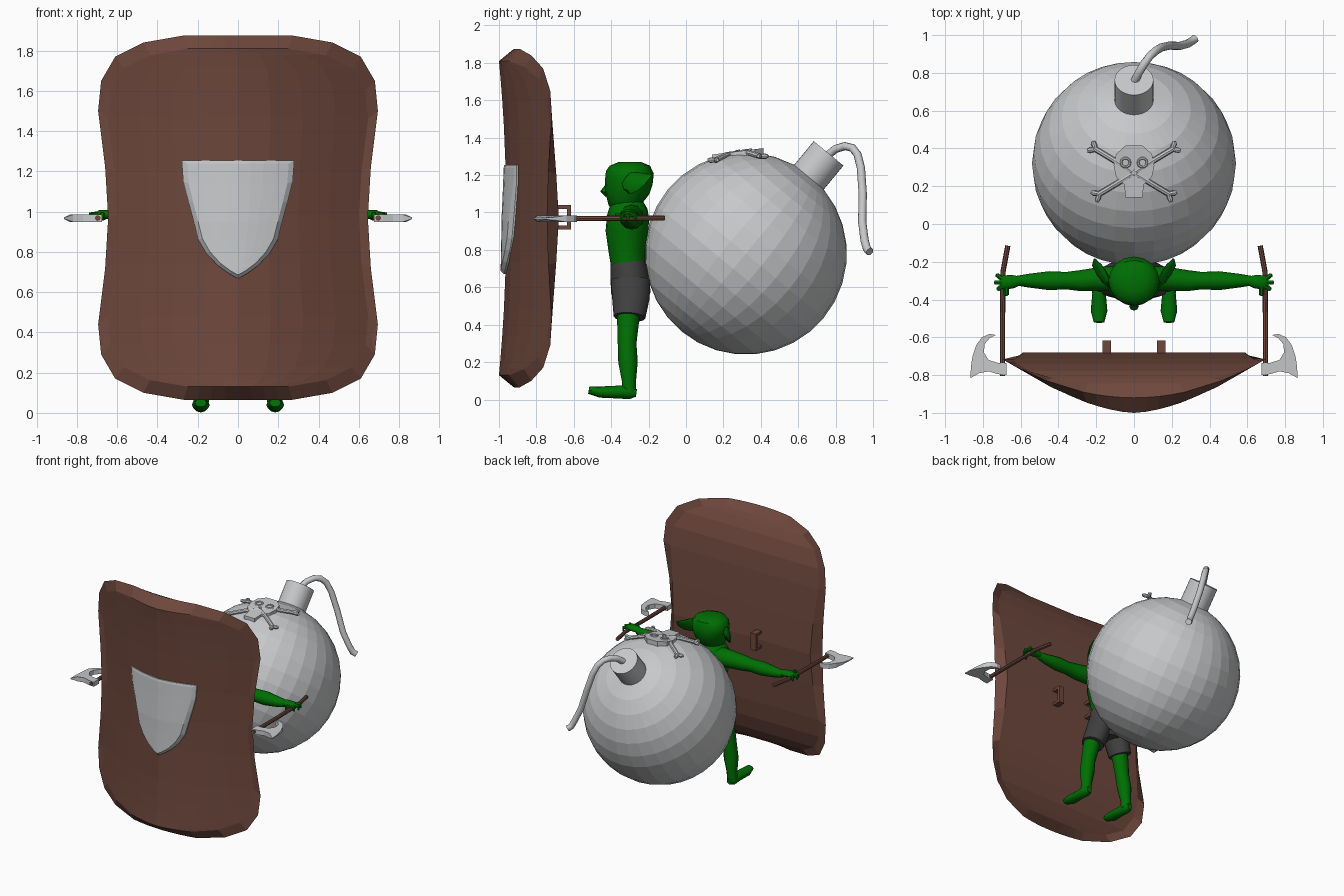
import bpy, bmesh, math
from mathutils import Vector, Matrix

default = bpy.data.objects.get("Cube")
if default:
    bpy.data.objects.remove(default)


def material(name, colour):
    mat = bpy.data.materials.new(name)
    mat.use_nodes = True
    mat.diffuse_color = (*colour, 1)
    mat.node_tree.nodes["Principled BSDF"].inputs["Base Color"].default_value = (*colour, 1)
    return mat


wood = material("brown wood", (0.155, 0.064, 0.046))
metal = material("light grey metal", (0.57, 0.58, 0.59))
skin = material("green skin", (0, 0.16, 0.001))
cloth = material("dark grey cloth", (0.052, 0.05, 0.052))
smooth_parts = []


def finish(name, bm, mat, smooth=False):
    bmesh.ops.recalc_face_normals(bm, faces=bm.faces)
    mesh = bpy.data.meshes.new(name)
    bm.to_mesh(mesh)
    bm.free()
    mesh.materials.append(mat)
    obj = bpy.data.objects.new(name, mesh)
    bpy.context.collection.objects.link(obj)
    if smooth:
        smooth_parts.append(obj)


def tube(name, points, radii, mat, ref="Y", sides=12):
    """Elliptical rings swept along a path; radii are (across, along ref)."""
    bm = bmesh.new()
    axis = Vector([float(ref == letter) for letter in "XYZ"])
    points = [Vector(p) for p in points]
    last = len(points) - 1
    rings = []
    for i, centre in enumerate(points):
        tangent = (points[min(i + 1, last)] - points[max(i - 1, 0)]).normalized()
        across = tangent.cross(axis).normalized()
        along = across.cross(tangent)
        size = radii[i] if isinstance(radii, list) else radii
        a, b = size if isinstance(size, tuple) else (size, size)
        angles = [math.tau * k / sides for k in range(sides)]
        rings.append([bm.verts.new(centre + across * a * math.cos(t) + along * b * math.sin(t))
                      for t in angles])
    for low, high in zip(rings, rings[1:]):
        for k in range(sides):
            n = (k + 1) % sides
            bm.faces.new((low[k], low[n], high[n], high[k]))
    bm.faces.new(rings[0])
    bm.faces.new(rings[-1])
    finish(name, bm, mat, smooth=True)


def plate(name, rows, middle, layers, mat, columns=8):
    """Curved slab: front grid, outer rim and back grid over rows of (height, half width)."""
    bm = bmesh.new()
    count = len(rows)
    border = ([(0, j) for j in range(columns)] + [(i, columns) for i in range(count - 1)]
              + [(count - 1, j) for j in range(columns, 0, -1)] + [(i, 0) for i in range(count - 1, 0, -1)])
    every = [(i, j) for i in range(count) for j in range(columns + 1)]
    grids = []
    for keys, (sx, sz, depth) in zip((every, border, every), layers):
        grid = {}
        for i, j in keys:
            height, width = rows[i]
            x = width * sx * (2 * j / columns - 1)
            z = middle + (height - middle) * sz
            grid[i, j] = bm.verts.new((x, depth(x, z), z))
        grids.append(grid)
    for g in (grids[0], grids[2]):
        for i in range(count - 1):
            for j in range(columns):
                bm.faces.new((g[i, j], g[i, j + 1], g[i + 1, j + 1], g[i + 1, j]))
    for g, h in zip(grids, grids[1:]):
        for p, q in zip(border, border[1:] + border[:1]):
            bm.faces.new((g[p], g[q], h[q], h[p]))
    finish(name, bm, mat)


def prism(name, outline, bottom, top, mat):
    """Flat outline in x, y between two height functions."""
    bm = bmesh.new()
    low = [bm.verts.new((x, y, bottom(x, y))) for x, y in outline]
    high = [bm.verts.new((x, y, top(x, y))) for x, y in outline]
    bm.faces.new(low)
    bm.faces.new(high)
    for k in range(len(low)):
        bm.faces.new((low[k - 1], low[k], high[k], high[k - 1]))
    finish(name, bm, mat)


def box(name, centre, size, mat):
    bm = bmesh.new()
    bmesh.ops.create_cube(bm, size=1, matrix=Matrix.Translation(centre) @ Matrix.Diagonal((*size, 1)))
    finish(name, bm, mat)


# Big shield, waisted in the middle and bowed to the front
MID = 0.97
half = [(0.905, 0.27), (0.87, 0.47), (0.8, 0.61), (0.68, 0.68), (0.53, 0.695), (0.25, 0.66)]
shield_rows = ([(MID + d, w) for d, w in half] + [(MID, 0.645)]
               + [(MID - d, w) for d, w in reversed(half)])


def front_depth(x, z):
    return -1 + 0.25 * abs(x / 0.65) ** 1.6 + 0.04 * (1 - ((z - MID) / 0.84) ** 2)


def rim_depth(x, z):
    return -0.92 + 0.2 * (x / 0.69) ** 2


def back_depth(x, z):
    d = abs(z - MID) / 0.86
    return -0.68 - 0.05 * d - 0.11 * d ** 6


plate("shield", shield_rows, MID,
      [(0.93, 0.928, front_depth), (1, 1, rim_depth), (0.91, 0.955, back_depth)], wood)

# Emblem plate on the shield front
emblem_rows = [(1.255, 0.28), (1.15, 0.272), (1.05, 0.247), (0.95, 0.22), (0.86, 0.197),
               (0.79, 0.155), (0.73, 0.098), (0.69, 0.042), (0.67, 0.006)]
plate("shield_emblem", emblem_rows, MID,
      [(0.9, 0.94, lambda x, z: front_depth(x, z) - 0.027 + 0.06 * max(0, z - MID)),
       (1, 1, lambda x, z: front_depth(x, z) - 0.007),
       (1, 1, lambda x, z: front_depth(x, z) + 0.02)], metal)

# Bomb: ball, cap and fuse, tilted to the back
ball_centre = Vector((0, 0.32, 0.78))
tilt = Matrix.Rotation(-0.69, 4, "X")
cap_axis = tilt @ Vector((0, 0, 1))
bm = bmesh.new()
bmesh.ops.create_uvsphere(bm, u_segments=32, v_segments=16, radius=0.54,
                          matrix=Matrix.Translation(ball_centre) @ tilt)
finish("bomb_ball", bm, metal)
tube("bomb_cap", [ball_centre + cap_axis * d for d in (0.48, 0.695)], 0.103, metal,
     ref="X", sides=32)
tube("bomb_fuse", [(0, 0.75, 1.3), (0.025, 0.8, 1.34), (0.055, 0.85, 1.355), (0.085, 0.89, 1.345),
                   (0.115, 0.917, 1.31), (0.145, 0.935, 1.24), (0.19, 0.945, 1.1),
                   (0.24, 0.942, 0.95), (0.285, 0.955, 0.85), (0.305, 0.968, 0.805),
                   (0.325, 0.982, 0.79)], 0.022, metal, ref="X")


# Skull and crossed bones on top of the bomb
def skull_top(x, y):
    return 1.31 + 0.125 * (y - 0.14)


def skull_bottom(x, y):
    return skull_top(x, y) - 0.04


skull_side = [(0.045, 0.14), (0.052, 0.21), (0.095, 0.25), (0.108, 0.31), (0.095, 0.37), (0.045, 0.415)]
prism("skull", skull_side + [(-x, y) for x, y in reversed(skull_side)],
      skull_bottom, skull_top, metal)
for side, label, back_height in ((1, "left", 1.278), (-1, "right", 1.3)):
    eye = [(side * (0.045 + 0.024 * math.cos(t)), 0.325 + 0.024 * math.sin(t))
           for t in [math.tau * k / 10 for k in range(11)]]
    tube("skull_eye_ring_" + label, [(x, y, skull_top(x, y)) for x, y in eye], 0.007, metal,
         ref="Z", sides=6)
    front_end = Vector((side * 0.19, 0.155, 1.28))
    back_end = Vector((-side * 0.21, 0.4, back_height))
    tube("bone_" + label, [front_end, (side * 0.09, 0.215, 1.308), (-side * 0.09, 0.328, 1.322), back_end],
         0.015, metal, ref="Z", sides=8)
    run = (front_end - back_end).normalized()
    for end, way in ((front_end, run), (back_end, -run)):
        for turn in (-1, 1):
            knob = Matrix.Rotation(turn * 0.9, 3, "Z") @ way
            tube("bone_knob_" + label, [end - way * 0.01, end + knob * 0.025, end + knob * 0.04],
                 [0.012, 0.015, 0.008], metal, ref="Z", sides=8)
prism("skull_nose", [(-0.012, 0.265), (0.012, 0.265), (0, 0.29)], skull_bottom,
      lambda x, y: skull_top(x, y) + 0.008, metal)

# Goblin head and trunk
tube("head", [(0, -0.3, 1.02), (0, -0.315, 1.055), (0, -0.315, 1.11), (0, -0.305, 1.17),
              (0, -0.3, 1.215), (0, -0.3, 1.25), (0, -0.3, 1.27)],
     [0.07, (0.09, 0.1), (0.118, 0.12), (0.135, 0.128), (0.135, 0.128), (0.11, 0.108), 0.06],
     skin, sides=16)
tube("nose", [(0, -0.41, 1.15), (0, -0.435, 1.11), (0, -0.42, 1.09)],
     [0.015, (0.026, 0.024), 0.012], skin, sides=8)
tube("torso", [(0, -0.305, 0.68), (0, -0.315, 0.8), (0, -0.315, 0.9), (0, -0.31, 0.98),
               (0, -0.305, 1.03), (0, -0.3, 1.07)],
     [(0.105, 0.09), (0.11, 0.1), (0.135, 0.115), (0.15, 0.112), (0.115, 0.1), 0.07],
     skin, sides=16)
tube("shorts_waist", [(0, -0.31, 0.735), (0, -0.3, 0.66), (0, -0.295, 0.57), (0, -0.295, 0.52)],
     [(0.115, 0.095), (0.135, 0.105), (0.14, 0.105), (0.09, 0.085)], cloth, sides=16)

# Limbs, ears, axes and shield brackets on both sides
for side, label in ((1, "left"), (-1, "right")):
    def flip(points):
        return [(side * x, y, z) for x, y, z in points]

    tube("shorts_leg_" + label, flip([(0.065, -0.295, 0.64), (0.09, -0.295, 0.54), (0.125, -0.302, 0.44)]),
         [(0.07, 0.105), (0.078, 0.1), (0.078, 0.085)], cloth)
    tube("leg_" + label, flip([(0.11, -0.305, 0.5), (0.135, -0.31, 0.41), (0.155, -0.315, 0.3),
                               (0.17, -0.31, 0.2), (0.18, -0.305, 0.1), (0.185, -0.305, 0.035)]),
         [0.062, 0.058, 0.05, 0.052, 0.038, 0.038], skin)
    tube("foot_" + label, flip([(0.185, -0.265, 0.035), (0.185, -0.3, 0.04), (0.185, -0.37, 0.04),
                                (0.185, -0.46, 0.04), (0.185, -0.52, 0.05)]),
         [0.02, (0.038, 0.038), (0.036, 0.034), (0.044, 0.03), (0.028, 0.02)], skin, ref="Z")
    tube("arm_" + label, flip([(0.08, -0.29, 0.975), (0.17, -0.29, 0.975), (0.28, -0.3, 0.97),
                               (0.36, -0.3, 0.97), (0.45, -0.3, 0.97), (0.56, -0.3, 0.97),
                               (0.62, -0.3, 0.975)]),
         [0.068, 0.064, 0.056, 0.046, 0.05, 0.036, 0.026], skin)
    tube("hand_" + label, flip([(0.6, -0.3, 0.98), (0.64, -0.305, 0.985), (0.69, -0.31, 0.985),
                                (0.71, -0.31, 0.98)]),
         [0.022, (0.022, 0.035), (0.022, 0.038), (0.012, 0.03)], skin)
    for reach, spread in ((0.725, -0.27), (0.735, -0.31), (0.72, -0.345), (0.675, -0.375)):
        tube("finger_" + label, flip([(0.675, -0.31, 0.99), (reach, spread, 0.985),
                                      (reach, spread, 0.96)]),
             [0.014, 0.012, 0.008], skin, sides=6)
    tube("ear_" + label, flip([(0.115, -0.32, 1.15), (0.145, -0.3, 1.155), (0.172, -0.26, 1.165),
                               (0.195, -0.22, 1.18), (0.21, -0.185, 1.2)]),
         [(0.035, 0.025), (0.06, 0.022), (0.056, 0.018), (0.04, 0.012), 0.005], skin, sides=8)

    # Axe
    tube("axe_handle_" + label, flip([(0.668, -0.115, 0.97), (0.693, -0.25, 0.97),
                                      (0.696, -0.5, 0.968), (0.696, -0.805, 0.968)]),
         0.014, wood, ref="Z", sides=8)
    blade = [(0.675, -0.735), (0.72, -0.735), (0.77, -0.72), (0.795, -0.68), (0.79, -0.635),
             (0.765, -0.605), (0.73, -0.588), (0.765, -0.582), (0.805, -0.6), (0.835, -0.64),
             (0.855, -0.7), (0.864, -0.76), (0.865, -0.815), (0.82, -0.79), (0.77, -0.78),
             (0.72, -0.795), (0.675, -0.8)]

    def blade_half(x):
        return min(0.018, 0.003 + 0.5 * (0.865 - abs(x)))

    prism("axe_blade_" + label, [(side * x, y) for x, y in blade],
          lambda x, y: 0.967 - blade_half(x), lambda x, y: 0.967 + blade_half(x), metal)

    # Bracket on the back of the shield
    box("bracket_grip_" + label, (side * 0.145, -0.626, 0.975), (0.045, 0.02, 0.13), wood)
    for height in (0.92, 1.03):
        box("bracket_arm_" + label, (side * 0.145, -0.66, height), (0.045, 0.07, 0.02), wood)

# Smooth shading on rounded parts
bpy.ops.object.select_all(action="DESELECT")
for obj in smooth_parts:
    obj.select_set(True)
bpy.context.view_layer.objects.active = smooth_parts[0]
bpy.ops.object.shade_smooth_by_angle(angle=math.radians(40))
